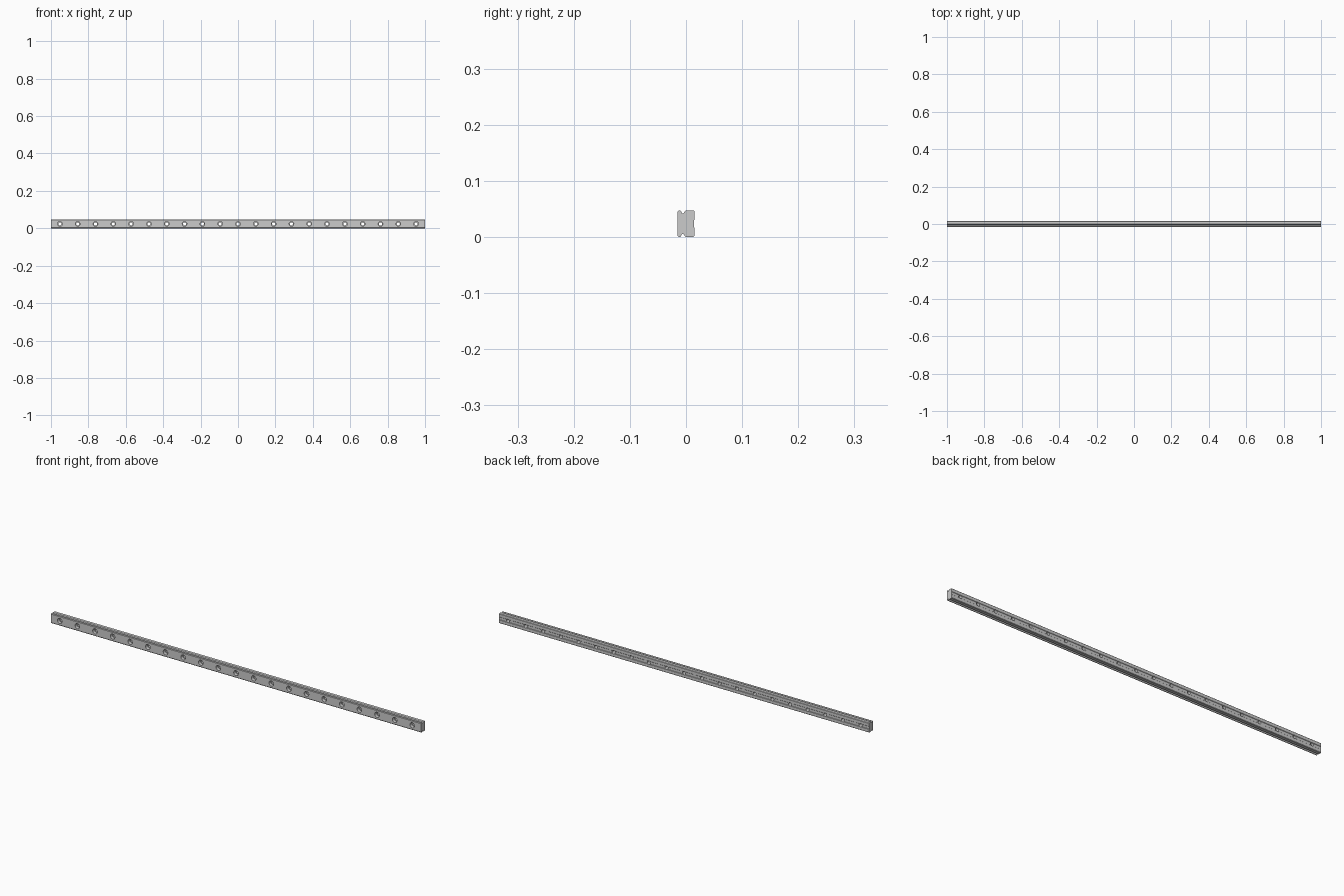
import bpy, bmesh, math
from mathutils import Matrix

if "Cube" in bpy.data.objects:
    bpy.data.objects.remove(bpy.data.objects["Cube"])

L, H, D = 2.0, 0.047, 0.031
MID = H / 2
HOLES, PITCH = 21, 2.0 / 21

# half of the rail cross-section as (y, height above the middle), front to back
half = [(-0.0155, 0.0205), (-0.0130, 0.0235), (-0.0100, 0.0235), (-0.0085, 0.0215),
        (-0.0068, 0.0180), (-0.0050, 0.0180), (-0.0020, 0.0220), (-0.0005, 0.0235),
        (0.0135, 0.0235), (0.0155, 0.0215), (0.0155, 0.0075), (0.0140, 0.0060)]
profile = half + [(y, -h) for y, h in reversed(half)]


def make_object(name, bm):
    bmesh.ops.recalc_face_normals(bm, faces=bm.faces)
    me = bpy.data.meshes.new(name)
    bm.to_mesh(me)
    bm.free()
    ob = bpy.data.objects.new(name, me)
    bpy.context.collection.objects.link(ob)
    return ob


# rail: profile extruded along x
bm = bmesh.new()
face = bm.faces.new([bm.verts.new((-L / 2, y, MID + h)) for y, h in profile])
ext = bmesh.ops.extrude_face_region(bm, geom=[face])
verts = [v for v in ext["geom"] if isinstance(v, bmesh.types.BMVert)]
bmesh.ops.translate(bm, verts=verts, vec=(L, 0, 0))
rail = make_object("guide_rail", bm)


# stepped bolt hole cutter: wide counterbore at the front, narrow hole behind
def add_hole(bm, x, n=32):
    steps = [(-0.03, 0.0125), (0.0, 0.0125), (0.0, 0.0083), (0.03, 0.0083)]
    rings = [[bm.verts.new((x + r * math.cos(2 * math.pi * i / n), y,
                            MID + r * math.sin(2 * math.pi * i / n)))
              for i in range(n)] for y, r in steps]
    for a, b in zip(rings, rings[1:]):
        for i in range(n):
            j = (i + 1) % n
            bm.faces.new((a[i], a[j], b[j], b[i]))
    bm.faces.new(rings[0])
    bm.faces.new(rings[-1])


bm = bmesh.new()
for k in range(HOLES):
    add_hole(bm, (k - (HOLES - 1) / 2) * PITCH)
cutter = make_object("bolt_hole_cutter", bm)

# drill the holes and remove the cutter
mod = rail.modifiers.new("bolt_holes", "BOOLEAN")
mod.operation = "DIFFERENCE"
mod.solver = "EXACT"
mod.object = cutter
bpy.context.view_layer.objects.active = rail
rail.select_set(True)
bpy.ops.object.modifier_apply(modifier=mod.name)
bpy.data.objects.remove(cutter, do_unlink=True)
bpy.ops.object.shade_smooth_by_angle(angle=math.radians(25))
